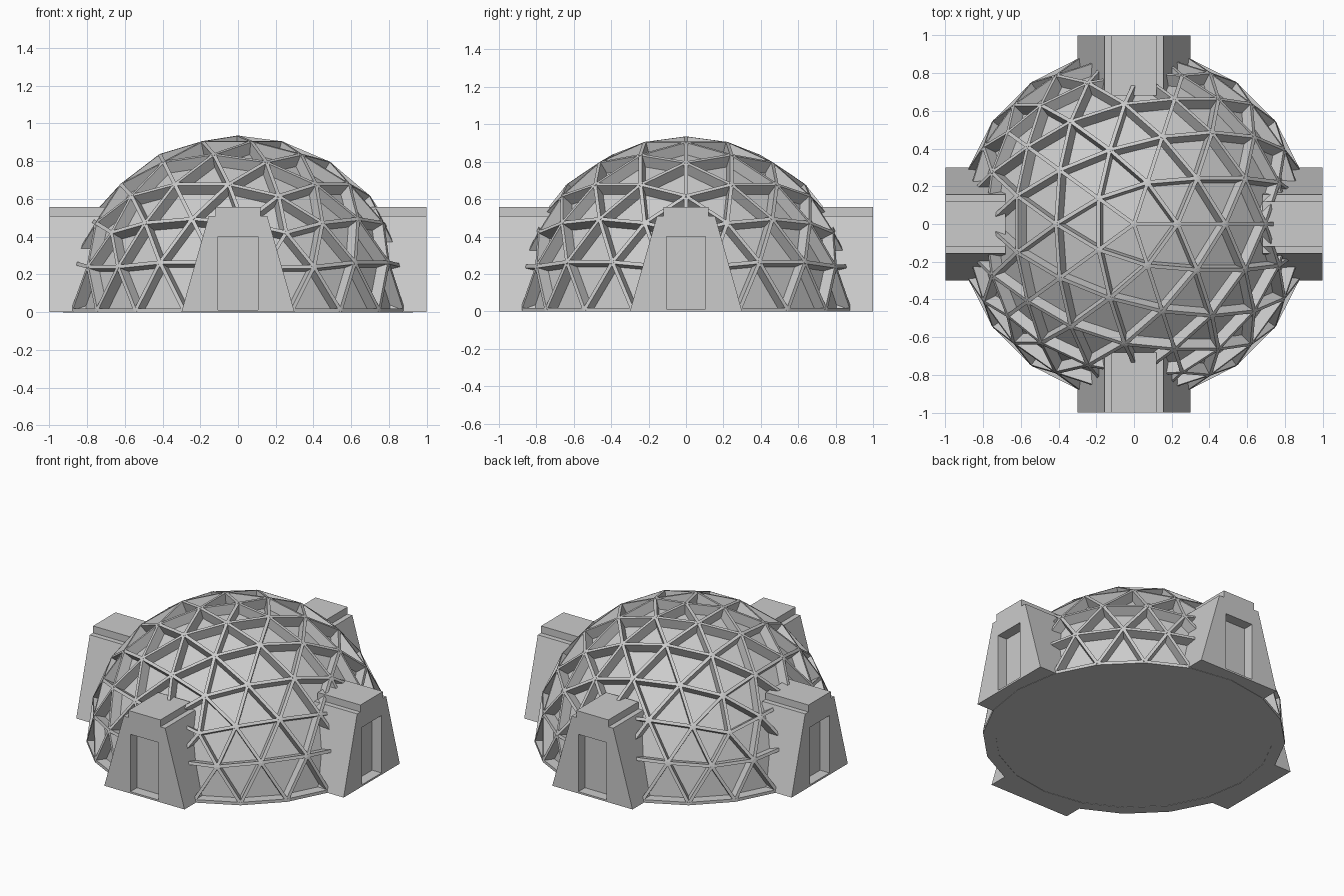
import bpy, bmesh, math
from mathutils import Vector, Matrix

if "Cube" in bpy.data.objects:
    bpy.data.objects.remove(bpy.data.objects["Cube"])

R_OUT, DEPTH, WIDTH, LIFT = 0.927, 0.065, 0.02, 0.008


def make_object(name, bm):
    bmesh.ops.recalc_face_normals(bm, faces=bm.faces)
    mesh = bpy.data.meshes.new(name)
    bm.to_mesh(mesh)
    bm.free()
    obj = bpy.data.objects.new(name, mesh)
    bpy.context.collection.objects.link(obj)
    return obj


def half_sphere(radius):
    bm = bmesh.new()
    bmesh.ops.create_icosphere(bm, subdivisions=3, radius=radius)
    low = [v for v in bm.verts if v.co.z < -0.01]
    bmesh.ops.delete(bm, geom=low, context='VERTS')
    return bm


def add_hull(bm, bottom, top):
    a = [bm.verts.new(p) for p in bottom]
    b = [bm.verts.new(p) for p in top]
    bm.faces.new(a[::-1])
    bm.faces.new(b)
    n = len(a)
    for i in range(n):
        bm.faces.new((a[i], a[(i + 1) % n], b[(i + 1) % n], b[i]))


# recessed faceted panels of the dome
skin = half_sphere(R_OUT - DEPTH)
bmesh.ops.translate(skin, vec=(0, 0, LIFT), verts=skin.verts)
make_object("dome_panels", skin)

# deep struts along every edge of the dome
grid = half_sphere(1.0)
struts = bmesh.new()
for e in grid.edges:
    p, q = (v.co.normalized() for v in e.verts)
    side = p.cross(q).normalized() * WIDTH / 2
    up = Vector((0, 0, LIFT))
    r = R_OUT - DEPTH - 0.01
    add_hull(struts,
             [p * r - side + up, q * r - side + up, q * r + side + up, p * r + side + up],
             [p * R_OUT - side + up, q * R_OUT - side + up,
              q * R_OUT + side + up, p * R_OUT + side + up])
grid.free()
make_object("dome_struts", struts)

# twenty-sided floor plate
floor = bmesh.new()
bmesh.ops.create_cone(floor, cap_ends=True, segments=20, radius1=R_OUT, radius2=R_OUT,
                      depth=0.01, matrix=Matrix.Translation((0, 0, 0.005)))
make_object("floor_plate", floor)

# four tapered entrances with recessed doors
FRONT, BACK, SILL = -1.0, -0.68, 0.012
outline = [(-0.30, 0), (0.30, 0), (0.155, 0.51), (-0.155, 0.51)]
door = [(-0.105, SILL), (0.105, SILL), (0.105, 0.40), (-0.105, 0.40)]
DOOR_Y = FRONT + 0.07


def loop(bm, pts, y):
    return [bm.verts.new((x, y, z)) for x, z in pts]


def bridge(bm, a, b):
    for i in range(4):
        j = (i + 1) % 4
        bm.faces.new((a[i], a[j], b[j], b[i]))


for k, name in enumerate(("front", "right", "back", "left")):
    turn = Matrix.Rotation(k * math.pi / 2, 4, 'Z')
    bm = bmesh.new()
    rear, face = loop(bm, outline, BACK), loop(bm, outline, FRONT)
    rim, panel = loop(bm, door, FRONT), loop(bm, door, DOOR_Y)
    bm.faces.new(rear)
    bm.faces.new(panel)
    bridge(bm, rear, face)
    bridge(bm, face, rim)
    bridge(bm, rim, panel)
    bm.transform(turn)
    make_object(name + "_entrance", bm)

    # raised roof cap
    cap = bmesh.new()
    add_hull(cap, [(-0.12, FRONT, 0.505), (0.12, FRONT, 0.505), (0.12, BACK, 0.505), (-0.12, BACK, 0.505)],
             [(-0.12, FRONT, 0.557), (0.12, FRONT, 0.557), (0.12, BACK, 0.557), (-0.12, BACK, 0.557)])
    cap.transform(turn)
    make_object(name + "_roof_cap", cap)
